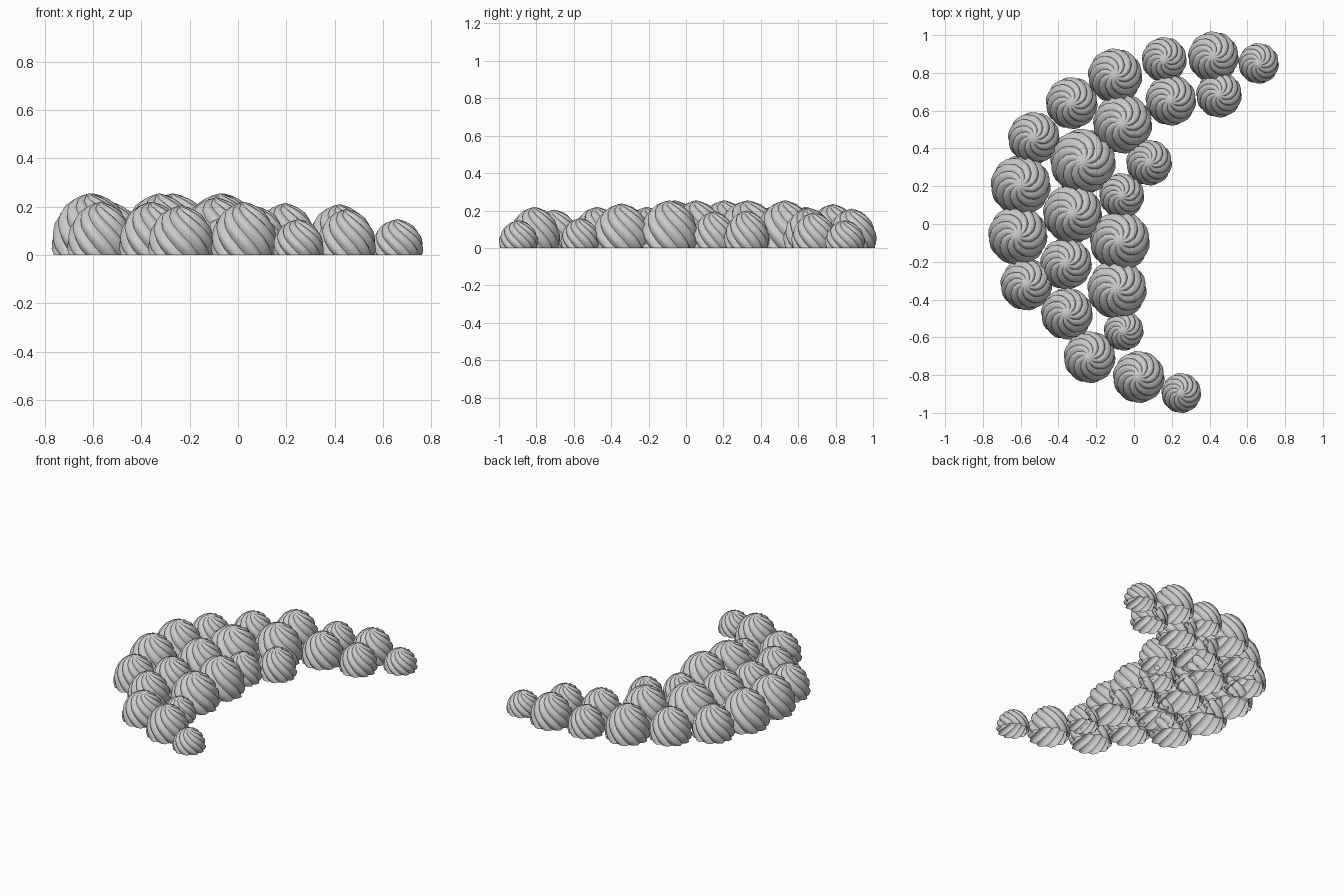
import bpy, bmesh, math

if "Cube" in bpy.data.objects:
    bpy.data.objects.remove(bpy.data.objects["Cube"])

LOBES = 10
TWIST = math.radians(130)
# dome profile from rim to tip: (radius, height, arc fraction)
PROFILE = [(.95, 0, 1), (.99, .1, .92), (1, .22, .84), (.98, .36, .74), (.91, .52, .62),
           (.79, .67, .5), (.62, .81, .37), (.41, .91, .24), (.2, .965, .1)]
# one lobe: (position around lobe, radius); the first point is the sharp groove
LOBE = [(0, .86), (.3, .97), (.65, 1.0)]


def dollop(name, x, y, r, h):
    """Open-bottomed swirled dollop of piped cream."""
    bm = bmesh.new()
    rows = []
    for pr, pz, t in PROFILE:
        row = []
        for k in range(LOBES):
            for f, s in LOBE:
                a = 2 * math.pi * (k + f) / LOBES + TWIST * t
                z = h * pz * (1 - .35 * (1 - s) * pz)
                row.append(bm.verts.new((r * pr * s * math.cos(a),
                                         r * pr * s * math.sin(a), z)))
        rows.append(row)
    tip = bm.verts.new((0, 0, h))
    n = len(rows[0])
    for low, high in zip(rows, rows[1:]):
        for j in range(n):
            k = (j + 1) % n
            bm.faces.new((low[j], low[k], high[k], high[j]))
    for j in range(n):
        bm.faces.new((rows[-1][j], rows[-1][(j + 1) % n], tip))
    # smooth along the swirl, sharp in the grooves
    for f in bm.faces:
        f.smooth = True
    for low, high in zip(rows, rows[1:]):
        for j in range(0, n, len(LOBE)):
            bm.edges.get((low[j], high[j])).smooth = False
    mesh = bpy.data.meshes.new(name)
    bm.to_mesh(mesh)
    bm.free()
    ob = bpy.data.objects.new(name, mesh)
    ob.location = (x, y, 0)
    bpy.context.collection.objects.link(ob)


# crescent layout: x, y, radius, height
DOLLOPS = [
    # upper horn
    (.66, .85, .108, .148), (.42, .885, .135, .21), (.16, .87, .12, .19),
    (.45, .685, .122, .19), (.195, .655, .135, .215), (-.10, .785, .145, .235),
    # middle of the crescent
    (-.33, .64, .138, .22), (-.06, .53, .158, .255), (-.53, .455, .138, .22),
    (-.27, .33, .175, .255), (.08, .325, .122, .20), (-.60, .205, .16, .255),
    (-.065, .15, .12, .195), (-.325, .055, .158, .255), (-.615, -.06, .158, .255),
    (-.075, -.09, .16, .255), (-.36, -.21, .138, .22), (-.57, -.32, .138, .22),
    (-.09, -.345, .158, .238), (-.355, -.475, .138, .22),
    # lower horn
    (-.055, -.565, .106, .16), (-.235, -.705, .138, .205),
    (.025, -.81, .138, .22), (.25, -.895, .106, .148)]

for i, d in enumerate(DOLLOPS, 1):
    dollop(f"cream_dollop_{i:02d}", *d)
